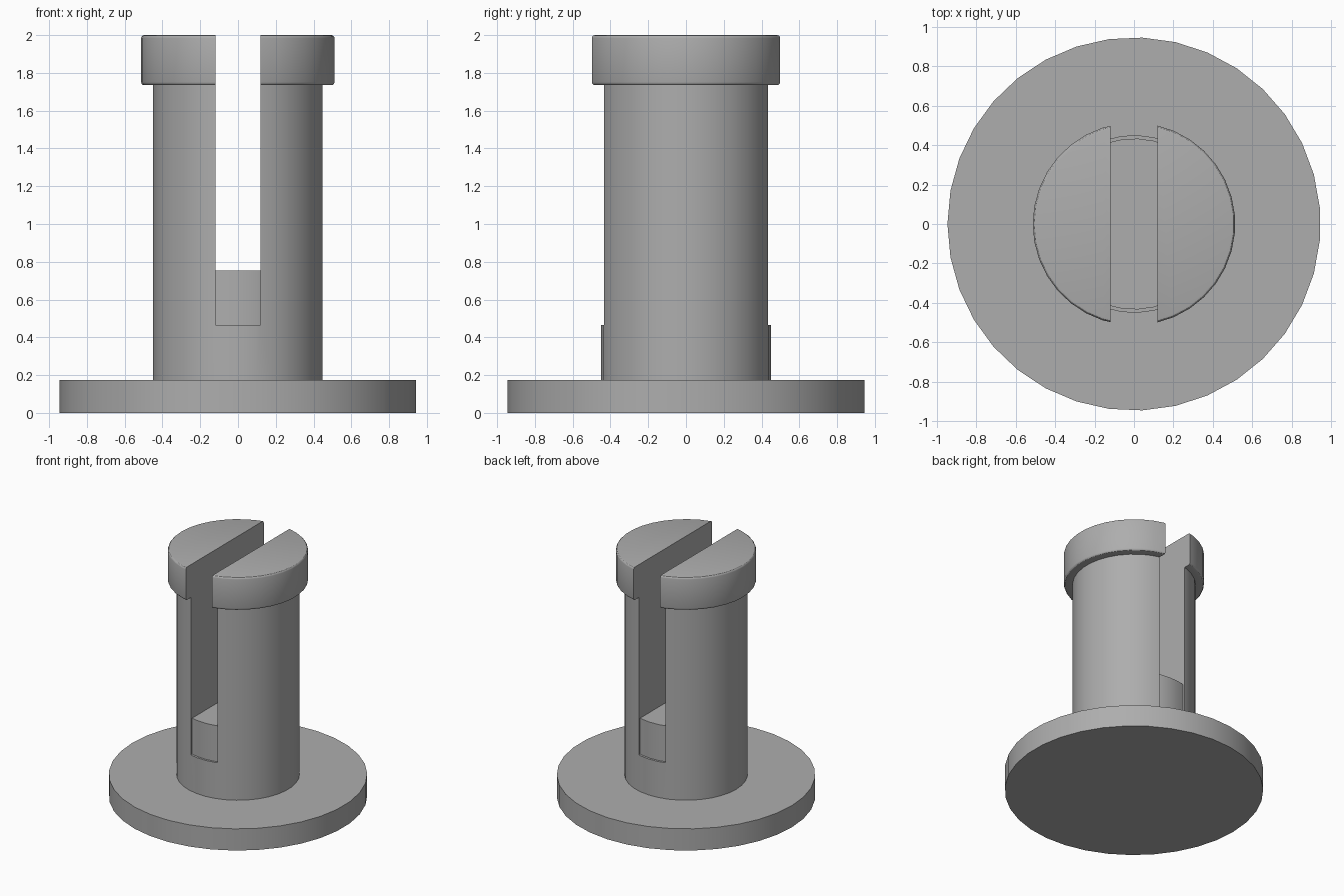
import bpy, bmesh
from math import pi, cos, sin

SIDES = 35
SLOT = 0.118          # half width of the slot
SLOT_FLOOR = 0.465
PLUG_TOP = 0.755

old = bpy.data.objects.get("Cube")
if old:
    bpy.data.objects.remove(old, do_unlink=True)

grey = bpy.data.materials.new("plain grey")
grey.use_nodes = True
colour = (0.42, 0.42, 0.42, 1)
grey.diffuse_color = colour
grey.node_tree.nodes["Principled BSDF"].inputs["Base Color"].default_value = colour


def add_object(name, bm):
    bmesh.ops.recalc_face_normals(bm, faces=bm.faces[:])
    mesh = bpy.data.meshes.new(name)
    bm.to_mesh(mesh)
    bm.free()
    mesh.materials.append(grey)
    ob = bpy.data.objects.new(name, mesh)
    bpy.context.collection.objects.link(ob)
    return ob


def lathe(name, profile):
    """Closed turned solid from (radius, height) points, bottom to top."""
    bm = bmesh.new()
    rings = []
    for r, z in profile:
        angles = [pi + 2 * pi * i / SIDES for i in range(SIDES)]
        rings.append([bm.verts.new((r * cos(a), r * sin(a), z)) for a in angles])
    for low, high in zip(rings, rings[1:]):
        for i in range(SIDES):
            j = (i + 1) % SIDES
            bm.faces.new((low[i], low[j], high[j], high[i]))
    bm.faces.new(rings[0][::-1])
    bm.faces.new(rings[-1])
    return add_object(name, bm)


def cut(target, cutter):
    """Subtract the cutter and remove it."""
    mod = target.modifiers.new("cut", 'BOOLEAN')
    mod.operation = 'DIFFERENCE'
    mod.solver = 'EXACT'
    mod.object = cutter
    bpy.context.view_layer.objects.active = target
    bpy.ops.object.modifier_apply(modifier=mod.name)
    bpy.data.objects.remove(cutter, do_unlink=True)


# Round foot, column and rounded cap in one turned profile
def rounded(r, z, b, start):
    """Quarter-round corner of radius b."""
    return [(r - b + b * cos(start + k * pi / 6), z + b * sin(start + k * pi / 6))
            for k in range(4)]


b = 0.016
post = lathe("slotted_post", [
    (0.945, 0), (0.945, 0.175), (0.45, 0.175), (0.45, 1.735),
    *rounded(0.513, 1.735 + b, b, -pi / 2), *rounded(0.513, 2 - b, b, 0)])

# Slot cutter, itself hollowed so a recessed round plug stays in the slot
bm = bmesh.new()
bmesh.ops.create_cube(bm, size=1)
for v in bm.verts:
    v.co = (v.co.x * 2 * SLOT, v.co.y * 3, SLOT_FLOOR if v.co.z < 0 else 2.2)
slot = add_object("slot_cutter", bm)
cut(slot, lathe("plug_shape", [(0.433, 0.3), (0.433, PLUG_TOP)]))
cut(post, slot)

# Smooth shading with sharp edges kept
bpy.ops.object.select_all(action='DESELECT')
post.select_set(True)
bpy.context.view_layer.objects.active = post
bpy.ops.object.shade_smooth_by_angle(angle=pi / 6)
